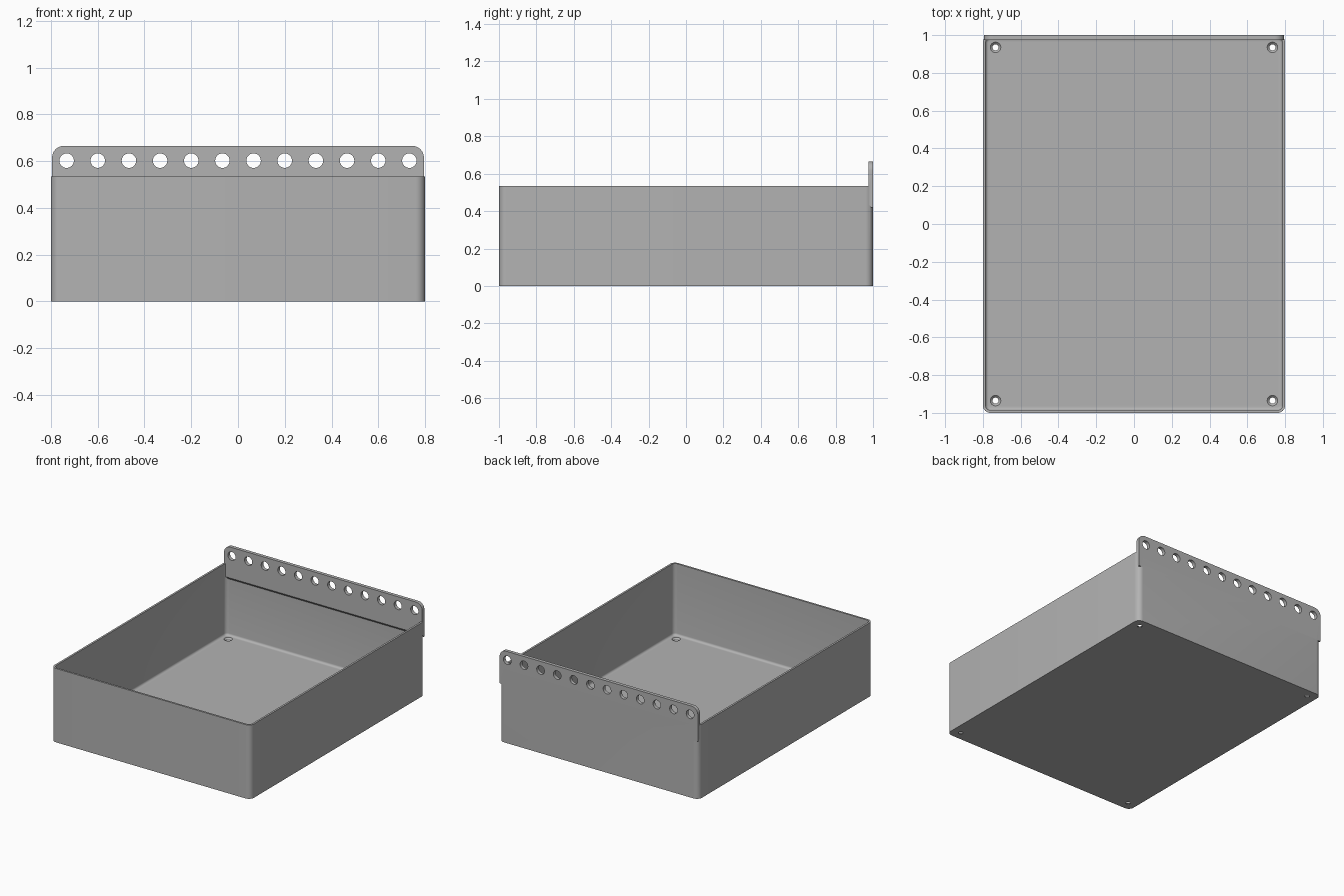
import bpy, bmesh, math
from mathutils import Vector

cube = bpy.data.objects.get("Cube")
if cube:
    bpy.data.objects.remove(cube, do_unlink=True)

HX, HY, H = 0.8, 1.0, 0.535      # half width, half depth, wall height
WALL, FLOOR, R = 0.014, 0.016, 0.04

grey = bpy.data.materials.new("plain grey")
grey.use_nodes = True
grey.diffuse_color = (0.45, 0.45, 0.45, 1)
grey.node_tree.nodes["Principled BSDF"].inputs["Base Color"].default_value = grey.diffuse_color


def make_object(name, bm):
    bmesh.ops.recalc_face_normals(bm, faces=bm.faces)
    mesh = bpy.data.meshes.new(name)
    bm.to_mesh(mesh)
    bm.free()
    mesh.materials.append(grey)
    obj = bpy.data.objects.new(name, mesh)
    bpy.context.collection.objects.link(obj)
    return obj


def rounded_ring(bm, inset, z, steps=8):
    r = max(R - inset, 0.006)
    cx, cy = HX - inset - r, HY - inset - r
    ring = []
    for quarter, (sx, sy) in enumerate([(1, 1), (-1, 1), (-1, -1), (1, -1)]):
        for i in range(steps + 1):
            a = math.pi / 2 * (quarter + i / steps)
            ring.append(bm.verts.new((sx * cx + r * math.cos(a), sy * cy + r * math.sin(a), z)))
    return ring


def loft(bm, rings):
    for lower, upper in zip(rings, rings[1:]):
        n = len(lower)
        for i in range(n):
            j = (i + 1) % n
            bm.faces.new((lower[i], lower[j], upper[j], upper[i]))
    bm.faces.new(rings[0])
    bm.faces.new(rings[-1])


def boolean(target, tool, operation):
    mod = target.modifiers.new(operation.title(), "BOOLEAN")
    mod.operation, mod.solver, mod.object = operation, "EXACT", tool
    bpy.context.view_layer.objects.active = target
    bpy.ops.object.modifier_apply(modifier=mod.name)
    bpy.data.objects.remove(tool, do_unlink=True)


# Open tray with rounded corners and a small fillet around the floor
bm = bmesh.new()
fillet = 0.016
rings = [rounded_ring(bm, 0, 0), rounded_ring(bm, 0, H), rounded_ring(bm, WALL, H)]
for i in range(6):
    a = math.pi / 2 * i / 5
    rings.append(rounded_ring(bm, WALL + fillet * (1 - math.cos(a)),
                              FLOOR + fillet * (1 - math.sin(a))))
loft(bm, rings)
tray = make_object("tray", bm)

# Back hanging strip: side profile swept across x, top corners rounded
bm = bmesh.new()
TX, TOP = 0.795, 0.665
profile = [(0.975, TOP), (1, TOP), (1, 0.42), (0.99, 0.42), (0.975, 0.44)]
face = bm.faces.new([bm.verts.new((-TX, y, z)) for y, z in profile])
swept = bmesh.ops.extrude_face_region(bm, geom=[face])
bmesh.ops.translate(bm, vec=Vector((2 * TX, 0, 0)),
                    verts=[v for v in swept["geom"] if isinstance(v, bmesh.types.BMVert)])
corners = [e for e in bm.edges if all(v.co.z > TOP - 0.001 for v in e.verts)
           and abs(e.verts[0].co.x - e.verts[1].co.x) < 0.001]
bmesh.ops.bevel(bm, geom=corners, offset=0.05, segments=10, profile=0.5, affect="EDGES")
strip = make_object("hanging_strip", bm)
boolean(tray, strip, "UNION")


# Round cutters: hanging holes, then countersunk screw holes in the floor
def round_cutter(name, r1, r2, depth, location, along_y=False):
    bm = bmesh.new()
    bmesh.ops.create_cone(bm, cap_ends=True, segments=32, radius1=r1, radius2=r2, depth=depth)
    obj = make_object(name, bm)
    obj.location = location
    if along_y:
        obj.rotation_euler.x = math.pi / 2
    obj.hide_render = True
    bpy.context.view_layer.update()
    return obj


for i in range(12):
    x = 0.733 * (2 * i / 11 - 1)
    boolean(tray, round_cutter("hole_cutter", 0.031, 0.031, 0.2, (x, 0.99, 0.602), True), "DIFFERENCE")
for sx in (-1, 1):
    for sy in (-1, 1):
        spot = (sx * 0.733, sy * 0.935)
        boolean(tray, round_cutter("screw_cutter", 0.016, 0.016, 0.2, (*spot, 0)), "DIFFERENCE")
        boolean(tray, round_cutter("countersink_cutter", 0.014, 0.034, 0.02, (*spot, 0.012)), "DIFFERENCE")

tray.name = "tray_with_hanging_strip"
bpy.ops.object.select_all(action="DESELECT")
tray.select_set(True)
bpy.context.view_layer.objects.active = tray
bpy.ops.object.shade_smooth_by_angle(angle=math.radians(30))
